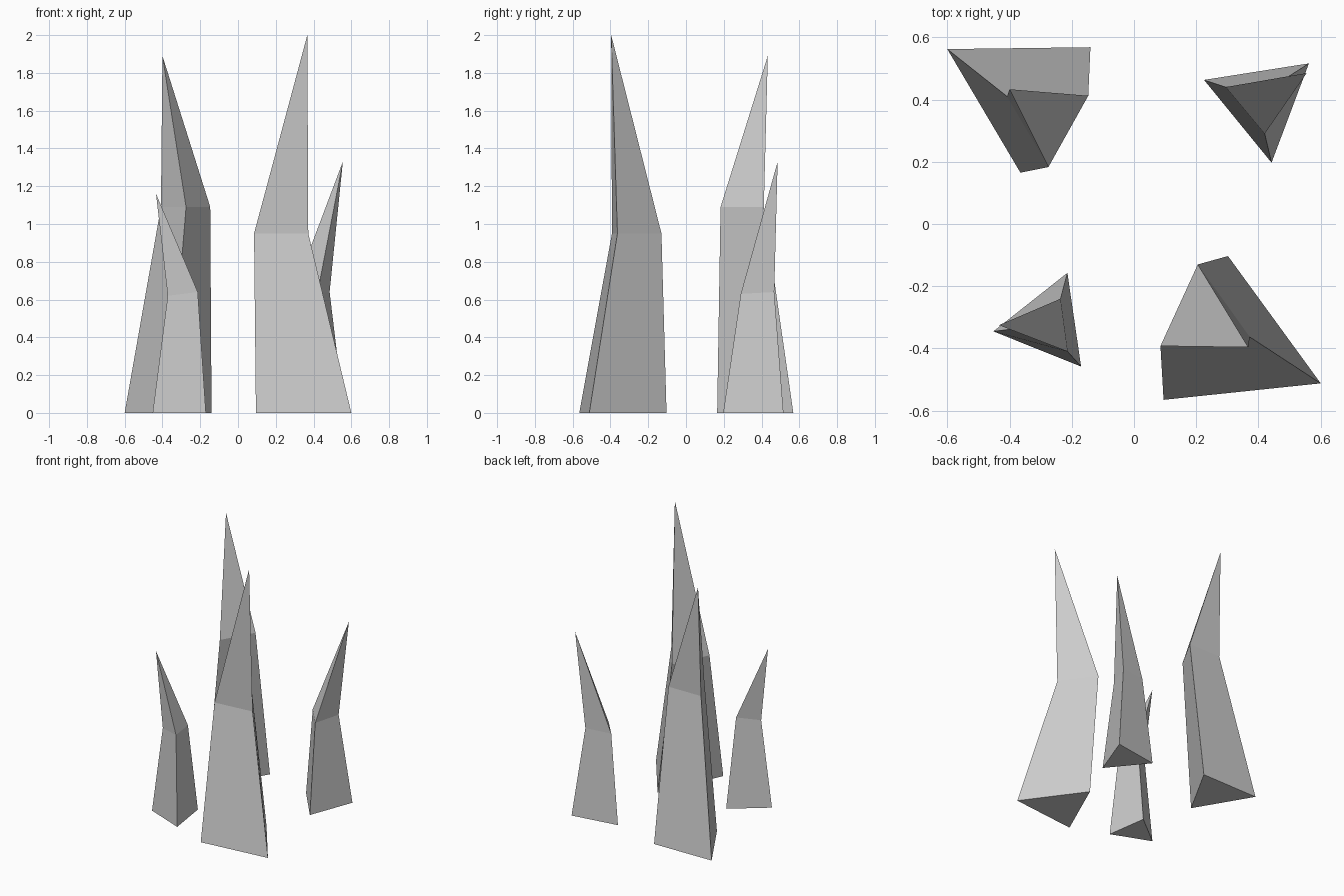
import bpy, bmesh

if "Cube" in bpy.data.objects:
    bpy.data.objects.remove(bpy.data.objects["Cube"])


def spike(name, base, waist, waist_z, tip):
    """Three-sided shard: triangular base, bent waist, single sharp tip."""
    bm = bmesh.new()
    low = [bm.verts.new((x, y, 0)) for x, y in base]
    mid = [bm.verts.new((x, y, z)) for (x, y), z in zip(waist, waist_z)]
    top = bm.verts.new(tip)
    bm.faces.new(low[::-1])
    for i in range(3):
        j = (i + 1) % 3
        bm.faces.new((low[i], low[j], mid[j], mid[i]))
        bm.faces.new((mid[i], mid[j], top))
    bmesh.ops.recalc_face_normals(bm, faces=bm.faces)
    mesh = bpy.data.meshes.new(name)
    bm.to_mesh(mesh)
    bm.free()
    obj = bpy.data.objects.new(name, mesh)
    bpy.context.collection.objects.link(obj)
    return obj


# Tallest spike, front right
spike("front_right_spike",
      [(0.60, -0.512), (0.302, -0.103), (0.095, -0.565)],
      [(0.372, -0.363), (0.205, -0.13), (0.085, -0.392)],
      (0.95, 0.95, 0.95), (0.367, -0.396, 2.0))

# Second tall spike, back left
spike("back_left_spike",
      [(-0.60, 0.562), (-0.365, 0.165), (-0.14, 0.568)],
      [(-0.408, 0.41), (-0.275, 0.183), (-0.147, 0.412)],
      (1.09, 1.09, 1.09), (-0.40, 0.433, 1.89))

# Short spike, front left
spike("front_left_spike",
      [(-0.452, -0.345), (-0.17, -0.458), (-0.214, -0.157)],
      [(-0.372, -0.335), (-0.213, -0.41), (-0.236, -0.24)],
      (0.62, 0.64, 0.64), (-0.434, -0.325, 1.16))

# Short spike, back right
spike("back_right_spike",
      [(0.225, 0.463), (0.442, 0.197), (0.562, 0.516)],
      [(0.295, 0.44), (0.42, 0.29), (0.485, 0.467)],
      (0.64, 0.63, 0.64), (0.555, 0.485, 1.33))
